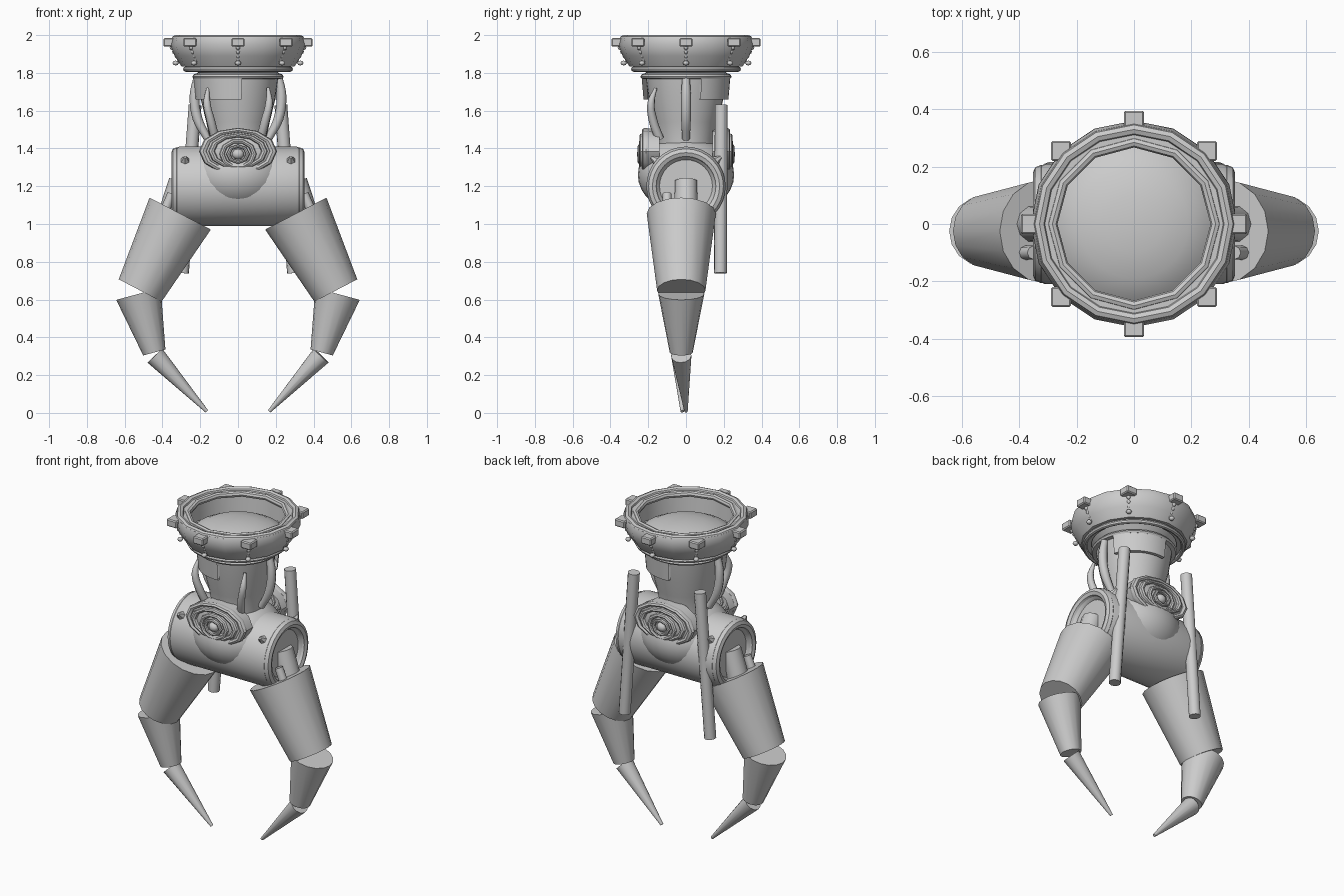
import bpy, bmesh, math
from mathutils import Vector, Matrix

if "Cube" in bpy.data.objects:
    bpy.data.objects.remove(bpy.data.objects["Cube"], do_unlink=True)

GREY = (0.6, 0.6, 0.6, 1)
metal = bpy.data.materials.new("grey_metal")
metal.use_nodes = True
metal.diffuse_color = GREY
metal.node_tree.nodes["Principled BSDF"].inputs["Base Color"].default_value = GREY


def finish(name, bm, angle=40):
    bmesh.ops.remove_doubles(bm, verts=bm.verts, dist=1e-5)
    bmesh.ops.recalc_face_normals(bm, faces=bm.faces)
    mesh = bpy.data.meshes.new(name)
    bm.to_mesh(mesh)
    bm.free()
    obj = bpy.data.objects.new(name, mesh)
    bpy.context.collection.objects.link(obj)
    mesh.materials.append(metal)
    bpy.ops.object.select_all(action="DESELECT")
    obj.select_set(True)
    bpy.context.view_layer.objects.active = obj
    bpy.ops.object.shade_smooth_by_angle(angle=math.radians(angle))
    return obj


def cone(name, a, b, r1, r2, sides=12):
    a, b = Vector(a), Vector(b)
    turn = (b - a).to_track_quat("Z", "Y").to_matrix().to_4x4()
    bm = bmesh.new()
    bmesh.ops.create_cone(bm, cap_ends=True, segments=sides, radius1=r1, radius2=r2,
                          depth=(b - a).length, matrix=Matrix.Translation((a + b) / 2) @ turn)
    return finish(name, bm, 50)


def lathe(name, profile, sides=32, start=0, sweep=360, closed=False, matrix=None):
    """Spin (radius, height) points about z."""
    bm = bmesh.new()
    vs = [bm.verts.new((r, 0, z)) for r, z in profile]
    es = [bm.edges.new(p) for p in zip(vs, vs[1:])]
    if closed:
        es.append(bm.edges.new((vs[-1], vs[0])))
    bmesh.ops.rotate(bm, verts=vs, matrix=Matrix.Rotation(math.radians(start), 3, "Z"))
    bmesh.ops.spin(bm, geom=vs + es, axis=(0, 0, 1), cent=(0, 0, 0),
                   angle=math.radians(sweep), steps=sides)
    if matrix:
        bm.transform(matrix)
    return finish(name, bm)


def ring(name, major, minor, z=0, sides=24, matrix=None):
    circle = [(major + minor * math.cos(i * math.tau / 8),
               z + minor * math.sin(i * math.tau / 8)) for i in range(8)]
    return lathe(name, circle, sides, closed=True, matrix=matrix)


def ball(name, centre, size, segs=12):
    bm = bmesh.new()
    bmesh.ops.create_uvsphere(bm, u_segments=segs, v_segments=segs // 2, radius=1,
                              matrix=Matrix.Translation(centre) @ Matrix.Diagonal((*size, 1)))
    return finish(name, bm, 60)


def tube(name, points, radii):
    data = bpy.data.curves.new(name, "CURVE")
    data.dimensions = "3D"
    data.bevel_depth = 1
    data.bevel_resolution = 2
    data.use_fill_caps = True
    data.resolution_u = 4
    spline = data.splines.new("BEZIER")
    spline.bezier_points.add(len(points) - 1)
    for p, co, r in zip(spline.bezier_points, points, radii):
        p.co, p.radius = co, r
        p.handle_left_type = p.handle_right_type = "AUTO"
    helper = bpy.data.objects.new(name + "_path", data)
    bpy.context.collection.objects.link(helper)
    bpy.context.view_layer.update()
    mesh = helper.evaluated_get(bpy.context.evaluated_depsgraph_get()).to_mesh()
    bm = bmesh.new()
    bm.from_mesh(mesh)
    bpy.data.objects.remove(helper, do_unlink=True)
    return finish(name, bm, 60)


# Crown: flared wall, domed floor and rolled rims
lathe("crown_wall", [(0.22, 1.84), (0.30, 1.835), (0.335, 1.89), (0.36, 1.95), (0.35, 1.985),
                     (0.29, 1.985), (0.28, 1.86)], 16)
lathe("crown_dome", [(0.285, 1.85), (0.25, 1.88), (0.19, 1.91), (0.1, 1.93), (0, 1.937)], 32)
ring("outer_rim", 0.33, 0.022, 1.978, 16)
ring("inner_rim", 0.285, 0.018, 1.975, 12)
ring("crown_base_ring", 0.277, 0.014, 1.82, 32)
lathe("neck_flange", [(0.2, 1.765), (0.235, 1.77), (0.242, 1.78), (0.235, 1.792), (0.21, 1.8),
                      (0.24, 1.83), (0.2, 1.85)], 32)

# Rim blocks with bead chains below
for i in range(8):
    t = i * math.pi / 4
    out = Vector((math.cos(t), math.sin(t), 0))
    bm = bmesh.new()
    bmesh.ops.create_cube(bm, matrix=Matrix.Translation(out * 0.36 + Vector((0, 0, 1.962)))
                          @ Matrix.Diagonal((0.07, 0.07, 0.045, 1)))
    bmesh.ops.bevel(bm, geom=bm.edges[:], offset=0.006, affect="EDGES")
    finish("rim_block", bm, 20)
    for k in range(4):
        ball("chain_bead", out * (0.35 - 0.013 * k) + Vector((0, 0, 1.935 - 0.022 * k)),
             (0.012, 0.012, 0.014), 8)
    ball("chain_knob", out * 0.33 + Vector((0, 0, 1.852)), (0.017, 0.017, 0.013), 8)

# Neck with partial collar plates
lathe("neck", [(0.15, 1.36), (0.15, 1.45), (0.168, 1.54), (0.195, 1.65), (0.215, 1.78)])
plate = [(0.205, 1.66), (0.225, 1.66), (0.235, 1.775), (0.21, 1.775)]
for name, start, sweep in (("front_collar", 185, 90), ("back_collar", 20, 80)):
    lathe(name, plate, 12, start, sweep, closed=True)

# Curved tusks hugging the neck
for s in (-1, 1):
    tube("front_tusk", [(s * 0.16, -0.16, 1.72), (s * 0.165, -0.185, 1.64),
                        (s * 0.145, -0.175, 1.55), (s * 0.12, -0.14, 1.45)],
         [0.008, 0.02, 0.023, 0.024])
    tube("side_tusk", [(s * 0.215, 0, 1.78), (s * 0.23, 0, 1.68),
                       (s * 0.215, 0, 1.56), (s * 0.16, 0, 1.45)],
         [0.02, 0.026, 0.026, 0.02])

# Barrel body lying along x, with a swelling through the middle
along_x = Matrix.Translation((0, 0, 1.2)) @ Matrix.Rotation(math.pi / 2, 4, "Y")
half = [(0.21, 0.31), (0.2, 0.335), (0.17, 0.345), (0.15, 0.33), (0.14, 0.315), (0, 0.315)]
lathe("barrel", [(r, -x) for r, x in reversed(half)] + half, 32, matrix=along_x)
ball("barrel_swelling", (0, 0, 1.26), (0.27, 0.255, 0.205), 32)

# Rosettes on front and back
for s in (-1, 1):
    place = (Matrix.Translation((0, s * 0.2, 1.385)) @ Matrix.Diagonal((1, 1, 0.6, 1))
             @ Matrix.Rotation(-s * math.pi / 2, 4, "X"))
    lathe("rosette_base", [(0.2, -0.06), (0.2, 0.01), (0.15, 0.03), (0, 0.03)], 12, matrix=place)
    for major, minor, h in ((0.185, 0.022, 0.012), (0.14, 0.017, 0.03)):
        ring("rosette_ring", major, minor, h, 12, place)
    hub = (Matrix.Translation((0, s * 0.2, 1.37)) @ Matrix.Diagonal((1, 1, 0.82, 1))
           @ Matrix.Rotation(-s * math.pi / 2, 4, "X"))
    ring("rosette_ring", 0.085, 0.014, 0.035, 10, hub)
    ring("rosette_ring", 0.052, 0.011, 0.045, 8, hub)
    ball("rosette_hub", (0, s * 0.235, 1.37), (0.034, 0.027, 0.028), 10)

# Mirrored sides: end rings, fingers, pegs and rods
for s, side in ((1, "left"), (-1, "right")):
    ring(side + "_end_ring", 0.178, 0.028, s * 0.325, 32, along_x)

    def part(name, a, b, r1, r2, sides=12):
        cone(side + "_" + name, (s * a[0], *a[1:]), (s * b[0], *b[1:]), r1, r2, sides)

    y = -0.025
    part("finger_upper", (0.306, y, 1.055), (0.518, y, 0.648), 0.183, 0.128, 16)
    part("finger_middle", (0.527, y, 0.63), (0.443, y, 0.32), 0.122, 0.061, 16)
    part("finger_tip", (0.44, y, 0.303), (0.165, -0.01 + s * 0.01, 0.008), 0.054, 0.009)
    part("finger_peg", (0.37, 0, 1.02), (0.305, 0, 1.225), 0.064, 0.062, 10)
    part("side_peg", (0.4, -0.1, 1.04), (0.35, -0.1, 1.16), 0.026, 0.024, 8)
    part("back_rod", (0.227, 0.187, 1.63), (0.294, 0.182, 0.74), 0.034, 0.034)
    for front in (-1, 1):
        part("barrel_stud", (0.28, front * 0.15, 1.33), (0.28, front * 0.185, 1.355), 0.03, 0.008, 6)
    ball(side + "_lower_knob", (s * 0.22, -0.06, 1.01), (0.025, 0.025, 0.025), 8)
